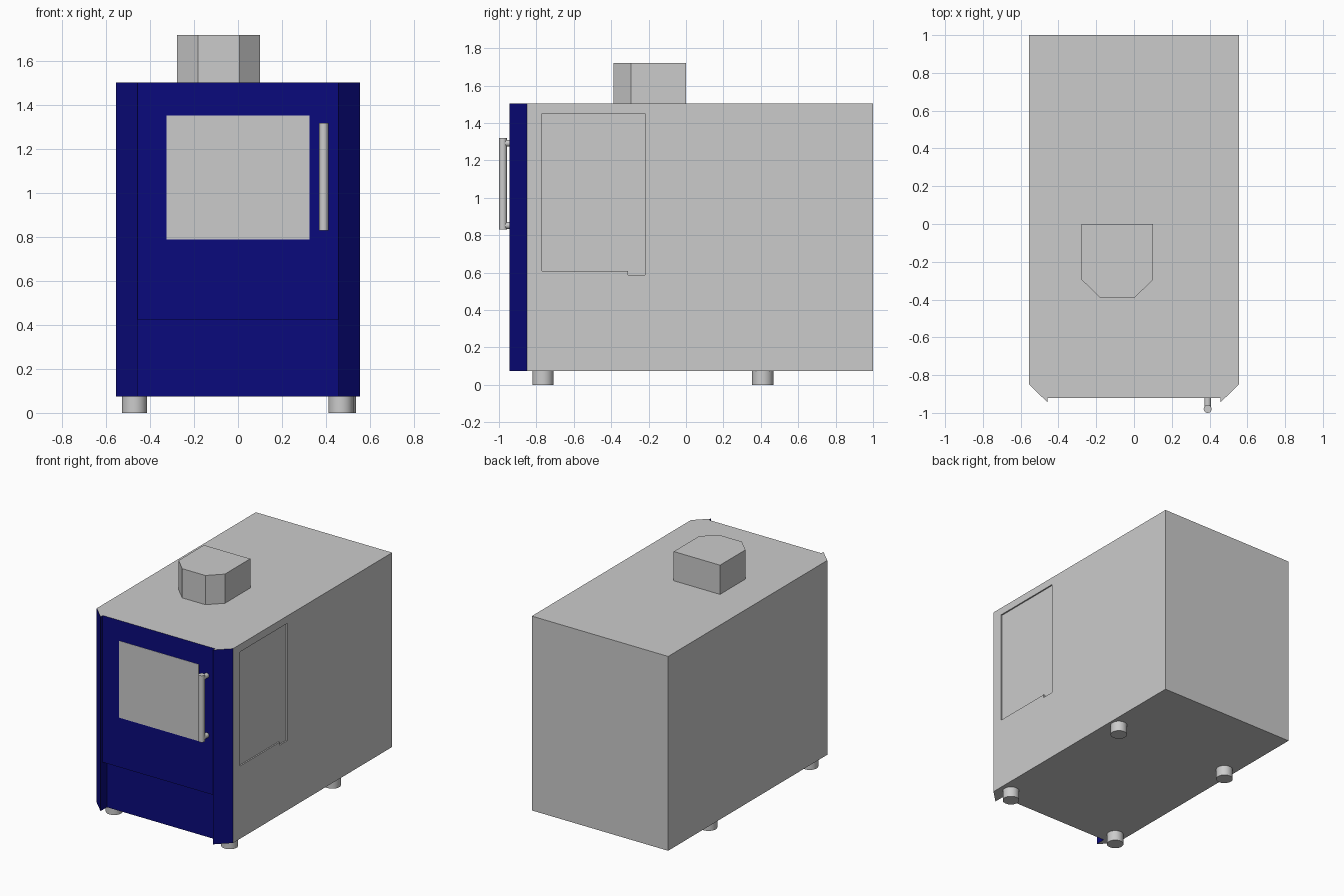
import bpy, bmesh
from mathutils import Vector, Matrix

if "Cube" in bpy.data.objects:
    bpy.data.objects.remove(bpy.data.objects["Cube"])


def material(name, rgb):
    m = bpy.data.materials.new(name)
    m.diffuse_color = (*rgb, 1)
    m.use_nodes = True
    m.node_tree.nodes["Principled BSDF"].inputs["Base Color"].default_value = m.diffuse_color
    return m


BLUE = material("blue_paint", (0.003, 0.003, 0.2))
DARK = material("dark_grey", (0.55, 0.55, 0.55))


def prism(name, pts, depth, mats=()):
    """Extrude a closed 3D outline along the vector depth."""
    bm = bmesh.new()
    face = bm.faces.new([bm.verts.new(p) for p in pts])
    ext = bmesh.ops.extrude_face_region(bm, geom=[face], use_keep_orig=True)
    verts = [v for v in ext["geom"] if isinstance(v, bmesh.types.BMVert)]
    bmesh.ops.translate(bm, verts=verts, vec=Vector(depth))
    bmesh.ops.recalc_face_normals(bm, faces=bm.faces)
    me = bpy.data.meshes.new(name)
    bm.to_mesh(me)
    bm.free()
    for m in mats:
        me.materials.append(m)
    ob = bpy.data.objects.new(name, me)
    bpy.context.collection.objects.link(ob)
    return ob


def box(name, lo, hi, mats=()):
    pts = [(lo[0], lo[1], lo[2]), (hi[0], lo[1], lo[2]),
           (hi[0], hi[1], lo[2]), (lo[0], hi[1], lo[2])]
    return prism(name, pts, (0, 0, hi[2] - lo[2]), mats)


def rod(name, a, b, r, sides=24):
    a, b = Vector(a), Vector(b)
    bpy.ops.mesh.primitive_cylinder_add(
        vertices=sides, radius=r, depth=(b - a).length, location=(a + b) / 2,
        rotation=(b - a).to_track_quat('Z', 'Y').to_euler())
    ob = bpy.context.object
    ob.name = name
    bpy.ops.object.shade_smooth_by_angle()
    return ob


Z0, Z1 = 0.075, 1.505

# Body with angled front pillars and a set-back lower front panel
half = [(0.555, 1), (0.555, -0.85), (0.457, -0.945), (0.457, -0.87)]
outline = half + [(-x, y) for x, y in reversed(half)]
body = prism("body", [(x, y, Z0) for x, y in outline], (0, 0, Z1 - Z0), (None, BLUE))
for p in body.data.polygons:
    if abs(p.normal.z) < 0.5 and p.center.y < -0.8:
        p.material_index = 1

# Upper door: blue with a grey top
door = box("door", (-0.457, -0.92, 0.425), (0.457, -0.868, Z1), (None, BLUE))
for p in door.data.polygons:
    p.material_index = 0 if p.normal.z > 0.5 else 1
box("door_window", (-0.325, -0.922, 0.79), (0.325, -0.91, 1.355))

# Recessed side window with a small step at its lower rear corner
side = [(-0.77, 1.45), (-0.77, 0.61), (-0.31, 0.61),
        (-0.31, 0.588), (-0.22, 0.588), (-0.22, 1.45)]
cutter = prism("side_window_cutter", [(0.53, y, z) for y, z in side], (0.06, 0, 0))
cutter.hide_render = True
cutter.hide_viewport = True
cut = body.modifiers.new("side_recess", 'BOOLEAN')
cut.operation = 'DIFFERENCE'
cut.solver = 'EXACT'
cut.object = cutter
prism("side_window", [(0.525, y, z) for y, z in side], (0.02, 0, 0), (DARK,))

# Flue with two clipped front corners
flue = [(-0.277, 0), (0.1, 0), (0.1, -0.295), (0.006, -0.388),
        (-0.183, -0.388), (-0.277, -0.295)]
prism("flue", [(x, y, Z1 - 0.01) for x, y in flue], (0, 0, 0.225))

# Door handle: upright bar on two posts
HX = 0.39
rod("handle_bar", (HX, -0.979, 0.83), (HX, -0.979, 1.32), 0.021)
for i, z in enumerate((0.852, 1.292)):
    rod(f"handle_post_{i + 1}", (HX, -0.975, z), (HX, -0.915, z), 0.018)

# Feet
for name, x, y in (("front_left_foot", -0.472, -0.765), ("front_right_foot", 0.468, -0.765),
                   ("rear_left_foot", -0.472, 0.41), ("rear_right_foot", 0.481, 0.41)):
    rod(name, (x, y, 0), (x, y, Z0 + 0.005), 0.057, 32)
